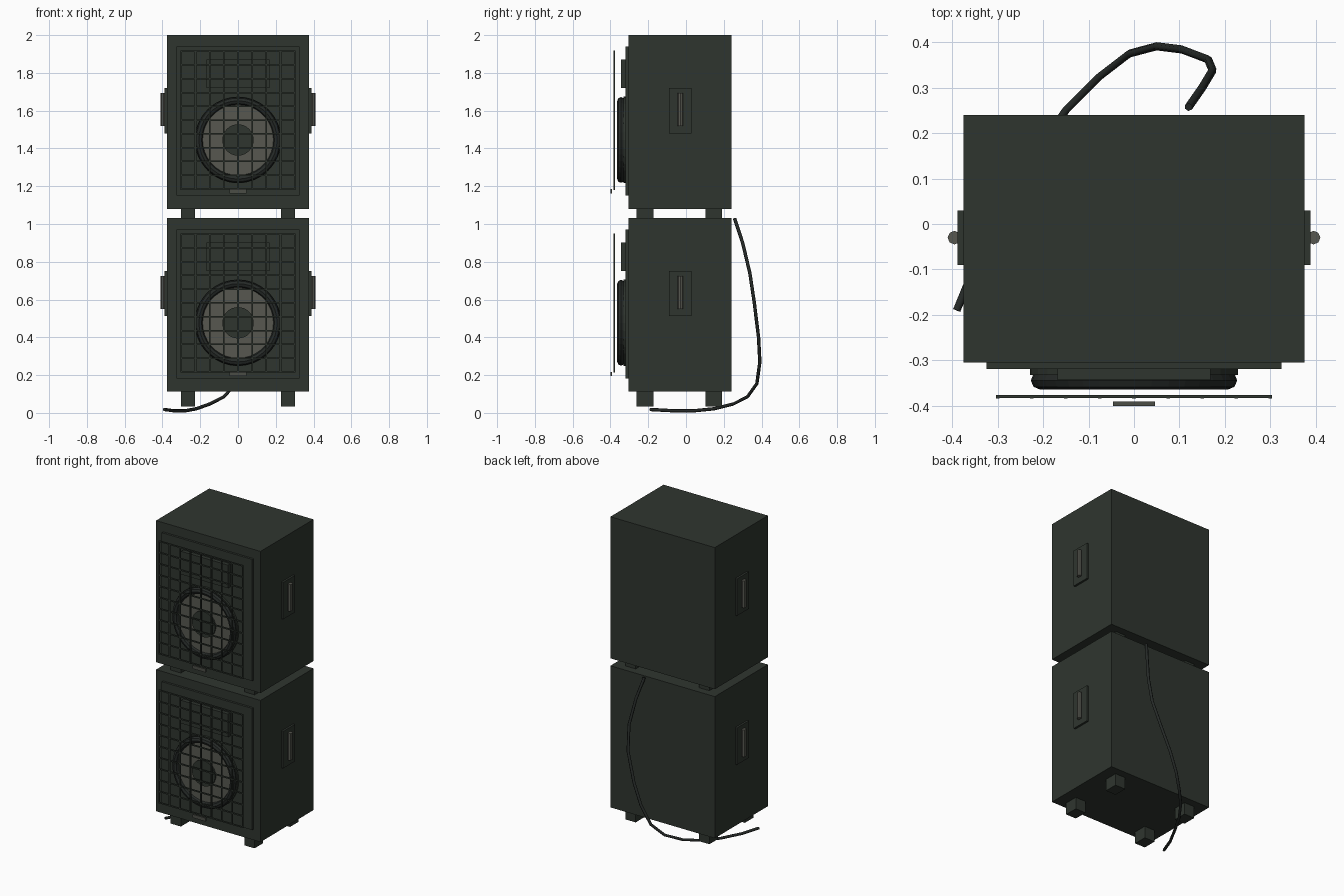
import bpy, bmesh, math
from mathutils import Matrix, Vector

old = bpy.data.objects.get("Cube")
if old:
    bpy.data.objects.remove(old, do_unlink=True)


def material(name, rgb):
    m = bpy.data.materials.new(name)
    m.use_nodes = True
    m.diffuse_color = (*rgb, 1)
    bsdf = next(n for n in m.node_tree.nodes if n.type == 'BSDF_PRINCIPLED')
    bsdf.inputs["Base Color"].default_value = (*rgb, 1)
    return m


cabinet_mat = material("cabinet_dark_green", (0.028, 0.036, 0.028))
rubber_mat = material("rubber_black", (0.019, 0.023, 0.021))
grey_mat = material("warm_grey", (0.095, 0.097, 0.08))
badge_mat = material("badge_grey", (0.07, 0.075, 0.062))


def finish(name, bm, mat):
    bmesh.ops.recalc_face_normals(bm, faces=bm.faces)
    mesh = bpy.data.meshes.new(name)
    bm.to_mesh(mesh)
    bm.free()
    mesh.materials.append(mat)
    ob = bpy.data.objects.new(name, mesh)
    bpy.context.collection.objects.link(ob)
    return ob


def add_box(bm, x, y, z):
    """Box from (min, max) pairs on each axis."""
    centre = Vector([(a + b) / 2 for a, b in (x, y, z)])
    size = [b - a for a, b in (x, y, z)]
    bmesh.ops.create_cube(bm, size=1, matrix=Matrix.Translation(centre) @ Matrix.Diagonal((*size, 1)))


def box(name, x, y, z, mat):
    bm = bmesh.new()
    add_box(bm, x, y, z)
    return finish(name, bm, mat)


def disc(name, radius, y, z, mat, sides=32):
    """Cylinder facing the front, from y[0] to y[1]."""
    bm = bmesh.new()
    place = Matrix.Translation((0, sum(y) / 2, z)) @ Matrix.Rotation(math.pi / 2, 4, 'X')
    bmesh.ops.create_cone(bm, cap_ends=True, segments=sides, radius1=radius, radius2=radius,
                          depth=y[1] - y[0], matrix=place)
    return finish(name, bm, mat)


def ring(name, major, minor, y, z, mat, sides=36, steps=8):
    """Rubber surround: a torus facing the front."""
    bm = bmesh.new()
    loops = []
    for i in range(sides):
        a = math.tau * i / sides
        loop = []
        for j in range(steps):
            b = math.tau * j / steps
            r = major + minor * math.cos(b)
            loop.append(bm.verts.new((r * math.cos(a), y + minor * math.sin(b), z + r * math.sin(a))))
        loops.append(loop)
    for i in range(sides):
        p, q = loops[i], loops[(i + 1) % sides]
        for j in range(steps):
            k = (j + 1) % steps
            bm.faces.new((p[j], q[j], q[k], p[k]))
    return finish(name, bm, mat)


def speaker(label, base):
    """One cabinet with all its fittings; base is the cabinet's underside."""
    box(label + "_cabinet", (-0.375, 0.375), (-0.305, 0.24), (base, base + 0.92), cabinet_mat)
    box(label + "_baffle", (-0.325, 0.325), (-0.319, -0.3), (base + 0.07, base + 0.86), cabinet_mat)
    box(label + "_horn", (-0.168, 0.168), (-0.343, -0.315), (base + 0.64, base + 0.79), cabinet_mat)

    # Woofer
    centre = base + 0.365
    disc(label + "_woofer_flange", 0.229, (-0.332, -0.315), centre, cabinet_mat)
    ring(label + "_woofer_surround", 0.207, 0.02, -0.344, centre, rubber_mat)
    disc(label + "_woofer_cone", 0.195, (-0.345, -0.33), centre, grey_mat)
    disc(label + "_woofer_cap", 0.083, (-0.355, -0.34), centre, cabinet_mat)

    # Grille bars
    bm = bmesh.new()
    half, low, high, t = 0.3, base + 0.105, base + 0.835, 0.004
    for i in range(9):
        x = -half + 2 * half * i / 8
        add_box(bm, (x - t, x + t), (-0.384, -0.377), (low - t, high + t))
    for i in range(11):
        z = low + (high - low) * i / 10
        add_box(bm, (-half - t, half + t), (-0.383, -0.376), (z - t, z + t))
    finish(label + "_grille", bm, cabinet_mat)
    box(label + "_badge", (-0.046, 0.046), (-0.4, -0.391), (base + 0.082, base + 0.104), badge_mat)

    # Side handles
    for side, s in (("left", 1), ("right", -1)):
        box(f"{label}_{side}_handle_plate", sorted((s * 0.37, s * 0.388)), (-0.09, 0.03),
            (base + 0.4, base + 0.64), cabinet_mat)
        bm = bmesh.new()
        bmesh.ops.create_cone(bm, cap_ends=True, segments=8, radius1=0.015, radius2=0.015, depth=0.175,
                              matrix=Matrix.Translation((s * 0.395, -0.03, base + 0.525)))
        finish(f"{label}_{side}_handle_grip", bm, grey_mat)

    # Feet
    for side, s in (("left", 1), ("right", -1)):
        for end, y in (("front", -0.217), ("back", 0.147)):
            box(f"{label}_{end}_{side}_foot", sorted((s * 0.228, s * 0.302)), (y - 0.044, y + 0.044),
                (base - 0.077, base + 0.003), cabinet_mat)


speaker("lower", 0.112)
speaker("upper", 1.08)

# Cable hanging behind the lower cabinet and trailing under it
path = [(0.12, 0.257, 1.03), (0.15, 0.3, 0.9), (0.173, 0.338, 0.74), (0.163, 0.362, 0.58),
        (0.105, 0.384, 0.4), (0.05, 0.391, 0.27), (-0.01, 0.375, 0.155), (-0.075, 0.325, 0.085),
        (-0.15, 0.25, 0.047), (-0.22, 0.15, 0.022), (-0.28, 0.04, 0.011), (-0.345, -0.08, 0.012),
        (-0.39, -0.19, 0.018)]
curve = bpy.data.curves.new("cable", 'CURVE')
curve.dimensions = '3D'
curve.bevel_depth = 0.009
curve.bevel_resolution = 1
curve.use_fill_caps = True
spline = curve.splines.new('POLY')
spline.points.add(len(path) - 1)
for point, co in zip(spline.points, path):
    point.co = (*co, 1)
curve.materials.append(rubber_mat)
cable = bpy.data.objects.new("cable", curve)
bpy.context.collection.objects.link(cable)
